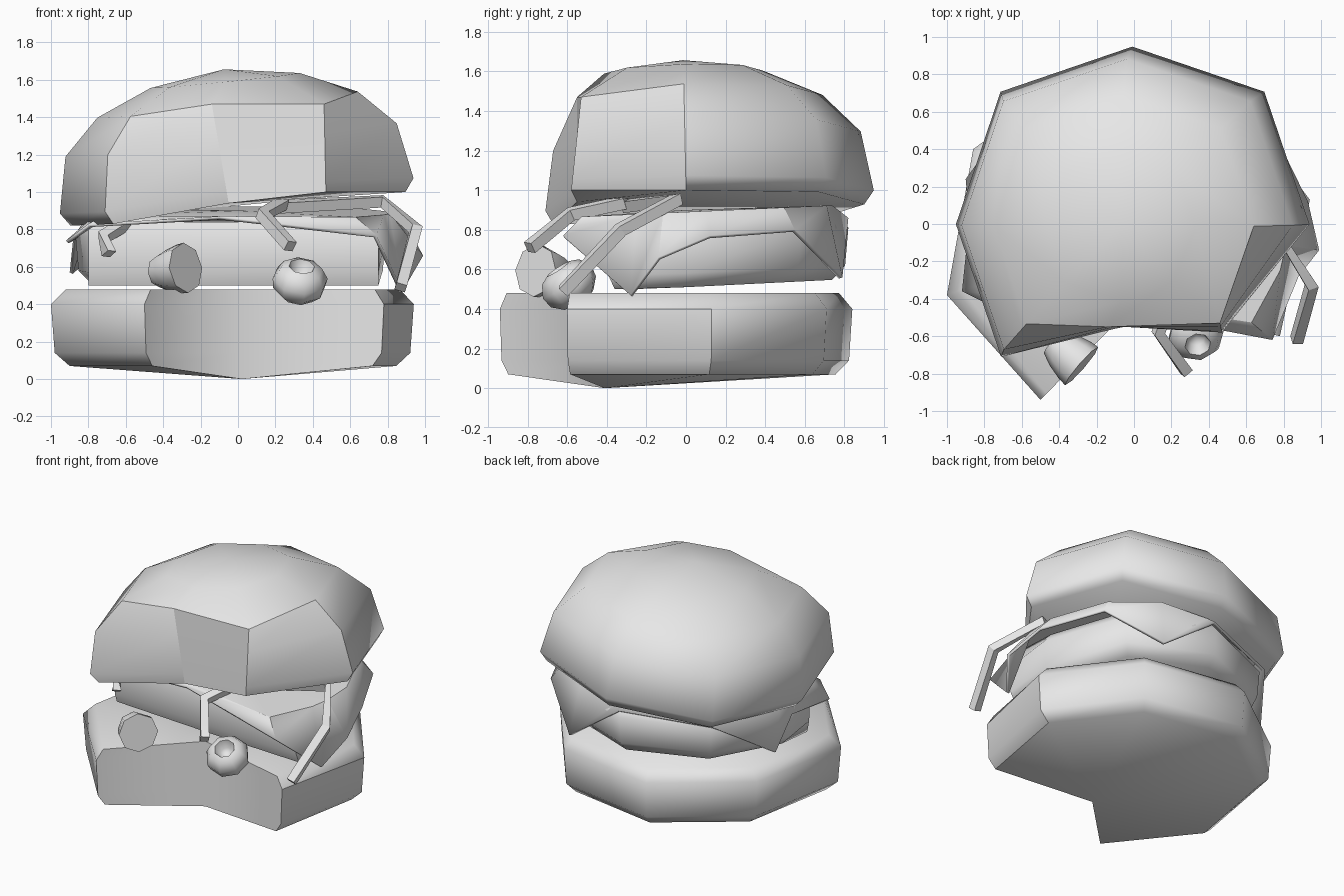
import bpy, bmesh, math
from mathutils import Vector, Matrix

cube = bpy.data.objects.get("Cube")
if cube:
    bpy.data.objects.remove(cube, do_unlink=True)

grey = bpy.data.materials.new("plain grey")
grey.use_nodes = True
grey.diffuse_color = (0.8, 0.8, 0.8, 1)
grey.node_tree.nodes["Principled BSDF"].inputs["Base Color"].default_value = (0.8, 0.8, 0.8, 1)


def finish(name, bm, angle):
    """Turn a bmesh into a shaded object."""
    bmesh.ops.recalc_face_normals(bm, faces=bm.faces[:])
    mesh = bpy.data.meshes.new(name)
    bm.to_mesh(mesh)
    bm.free()
    obj = bpy.data.objects.new(name, mesh)
    bpy.context.collection.objects.link(obj)
    mesh.materials.append(grey)
    bpy.ops.object.select_all(action='DESELECT')
    obj.select_set(True)
    bpy.context.view_layer.objects.active = obj
    bpy.ops.object.shade_smooth_by_angle(angle=math.radians(angle), keep_sharp_edges=True)
    return obj


def loft(name, rings, pivots, angle=100, walls=()):
    """Skin a stack of rings, fan the ends from a pivot corner or point,
    and keep the borders of each wall (columns c0-c1, rings r0-r1) sharp."""
    bm = bmesh.new()
    loops = [[bm.verts.new(p) for p in ring] for ring in rings]
    n = len(loops[0])
    for a, b in zip(loops, loops[1:]):
        for i in range(n):
            j = (i + 1) % n
            bm.faces.new((a[i], a[j], b[j], b[i]))
    for loop, pivot in zip((loops[0], loops[-1]), pivots):
        if isinstance(pivot, int):
            fan = loop[pivot:] + loop[:pivot]
            for i in range(1, n - 1):
                bm.faces.new((fan[0], fan[i], fan[i + 1]))
        else:
            tip = bm.verts.new(pivot)
            for i in range(n):
                bm.faces.new((loop[i], loop[(i + 1) % n], tip))
    for c0, c1, r0, r1 in walls:
        border = [(loops[r][c % n], loops[r][(c + 1) % n]) for r in (r0, r1) for c in range(c0, c1)]
        border += [(loops[r][c % n], loops[r + 1][c % n]) for c in (c0, c1) for r in range(r0, r1)]
        for pair in border:
            bm.edges.get(pair).smooth = False
    return finish(name, bm, angle)


def spin(radius, z, sides=8):
    return [Vector((radius * math.cos(math.tau * i / sides),
                    radius * math.sin(math.tau * i / sides), z)) for i in range(sides)]


# Bottom bun: octagon with one corner bitten inward
outline = [(.94, .13), (.5, .71), (-.26, .84), (-.86, .4),
           (-1, -.38), (-.5, -.94), (.02, -.41), (.78, -.6)]
BITE = 6
rings = []
for z, s in ((.07, .9), (.14, .98), (.4, 1), (.48, .92)):
    ring = [Vector((x * s, y * s, z)) for x, y in outline]
    ring[BITE].xy = outline[BITE]
    for k in (BITE - 1, BITE + 1):       # rim corners stay on the bite wall
        ring[k] = Vector(outline[k]).lerp(Vector(outline[BITE]), (1 - s) * .8).to_3d()
        ring[k].z = z
    rings.append(ring)
rings[0][BITE].z = 0
loft("bottom_bun", rings, (BITE, BITE), walls=((5, 7, 0, 3), (7, 8, 0, 2)))

# Patty: octagon with a straight bitten front, leaning slightly up at the back
rings = []
for z, s in ((.51, .9), (.58, .98), (.77, 1), (.85, .92)):
    ring = [Vector((p.x - .03, p.y, z + .05 * p.y)) for p in spin(.82 * s, 0)]
    ring[5] = Vector((-.8, -.3 * s, z - .01))
    ring[6] = Vector((0, -.36 * s, z - .01))
    ring[7] = Vector((.75, -.4 * s, z - .01))
    ring[0].x = .79 * s
    ring[4].x = -.87 * s
    rings.append(ring)
loft("patty", rings, (BITE, BITE), walls=((5, 7, 0, 3),))

# Cheese: square sheet whose three whole corners hang down
edge = [(.93, .12, .77), (.72, .55, .8), (.4, .79, .56), (-.02, .82, .86),
        (-.64, .6, .82), (-.9, .24, .57), (-.88, .02, .76), (-.92, -.36, .74),
        (-.8, -.42, .83), (-.1, -.46, .87), (.74, -.62, .77), (.88, -.28, .47), (.99, -.14, .66)]
inner = []
for x, y, z in edge:
    flat = Vector((x, y))
    d = flat.normalized() * min(.82, flat.length * .9)
    inner.append(Vector((d.x, d.y, .89 + .045 * d.y)))
bm = bmesh.new()
outer_v = [bm.verts.new(p) for p in edge]
inner_v = [bm.verts.new(p) for p in inner]
centre = bm.verts.new((0, 0, .9))
for i in range(len(edge)):
    j = (i + 1) % len(edge)
    bm.faces.new((outer_v[i], outer_v[j], inner_v[j], inner_v[i]))
    bm.faces.new((inner_v[i], inner_v[j], centre))
cheese = finish("cheese", bm, 30)
cheese.modifiers.new("thickness", 'SOLIDIFY').thickness = .02

# Top bun: tilted dome, front corners replaced by a bite wall
tilt = Matrix.Translation((0, 0, .91)) @ Matrix.Rotation(-.1, 4, 'Y') @ Matrix.Rotation(.02, 4, 'X')
profile = ((.9, 0), (.95, .07), (.89, .37), (.7, .56), (.4, .69))
rings = []
for r, z in profile:
    ring = spin(r, z)
    for k in (1, 3, 5):                  # diagonal corners reach a little further
        ring[k].xy *= 1.055
    rings.append([tilt @ p for p in ring])
bite = {6: ((-.05, -.55, .94), (-.14, -.55, 1.47)),
        7: ((.47, -.58, 1.0), (.46, -.53, 1.47))}
for col, (low, high) in bite.items():
    for k in range(4):
        rings[k][col] = Vector(low).lerp(Vector(high), profile[k][1] / profile[3][1])
loft("top_bun", rings, (BITE, tilt @ Vector((0, 0, .75))),
     walls=((5, 6, 0, 3), (6, 7, 0, 3), (7, 8, 0, 3)))


# Stuffed rounds peeking out of the front
def barrel(name, place, axis, profile, end):
    turn = Vector(axis).to_track_quat('Z', 'Y').to_matrix().to_4x4()
    m = Matrix.Translation(place) @ turn
    rings = [[m @ p for p in spin(r, z)] for r, z in profile]
    loft(name, rings, (BITE, m @ Vector((0, 0, end))), 60)


barrel("whole_round", (-.28, -.76, .595), (.75, -.65, .12),
       ((.08, -.2), (.11, -.13), (.13, -.05), (.135, 0)), 0)
barrel("hollow_round", (.33, -.59, .52), (.1, -.5, .75),
       ((.09, -.09), (.14, -.04), (.15, .02), (.115, .08), (.07, .1), (.045, .04)), .02)


# Thin bent strips hanging over the bite
def strip(name, points, half=.029):
    pts = [Vector(p) for p in points]
    rings = []
    for i, p in enumerate(pts):
        along = (pts[min(i + 1, len(pts) - 1)] - pts[max(i - 1, 0)]).normalized()
        side = along.cross(Vector((.3, -.2, 1))).normalized()
        up = side.cross(along)
        rings.append([p + side * a * half + up * b * half
                      for a, b in ((-1, -1), (1, -1), (1, 1), (-1, 1))])
    loft(name, rings, (0, 0), 20)


strip("middle_strip", [(.24, -.3, .94), (.13, -.58, .88), (.28, -.79, .71)])
strip("left_strip", [(.2, -.3, .92), (.77, -.05, .95), (.95, -.33, .8), (.87, -.62, .49)])
strip("right_strip", [(-.55, -.25, .86), (-.72, -.38, .76), (-.69, -.43, .67)])
